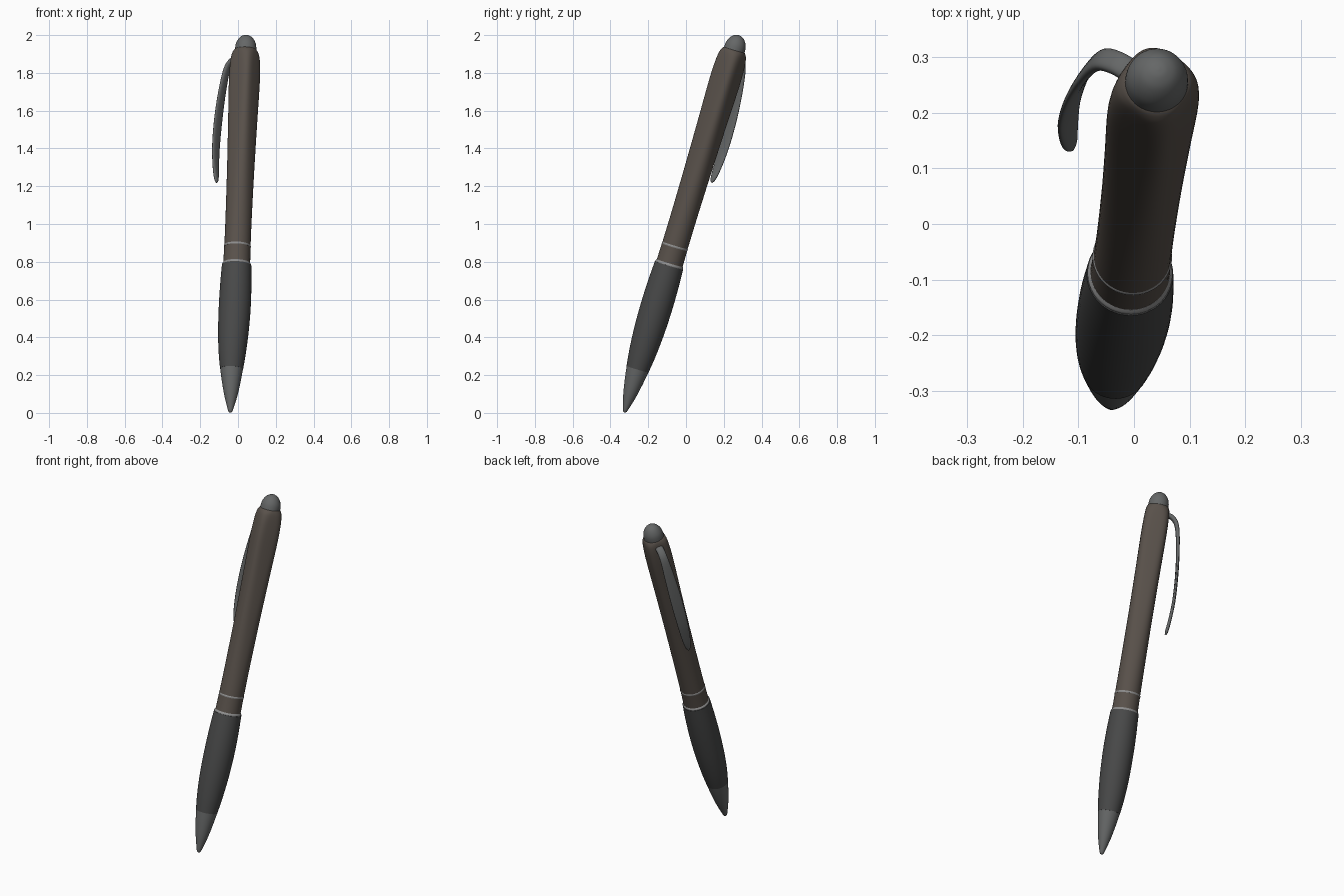
import bpy, bmesh, math
from mathutils import Vector

if "Cube" in bpy.data.objects:
    bpy.data.objects.remove(bpy.data.objects["Cube"])

# Pen axis frame: A along the barrel, C toward the clip, W across the clip
BASE = Vector((-0.040, -0.326, 0.002))
A = Vector((0.042, 0.303, 1.0)).normalized()
C = Vector((-0.80, 0.60, 0.0))
C = (C - A * C.dot(A)).normalized()
W = A.cross(C)
SIDES = 48


def material(name, rgb):
    m = bpy.data.materials.new(name)
    m.diffuse_color = (*rgb, 1)
    m.use_nodes = True
    m.node_tree.nodes["Principled BSDF"].inputs["Base Color"].default_value = m.diffuse_color
    return m


BROWN = material("brown_metal", (0.10, 0.083, 0.070))
RUBBER = material("dark_rubber", (0.065, 0.066, 0.066))
STEEL = material("grey_metal", (0.13, 0.135, 0.135))
BRIGHT = material("bright_metal", (0.27, 0.27, 0.27))


def smooth_rows(rows, n=5):
    """Catmull-Rom interpolation of control rows."""
    out = []
    for i in range(len(rows) - 1):
        p = [rows[max(0, min(len(rows) - 1, i + k))] for k in (-1, 0, 1, 2)]
        for j in range(n):
            t = j / n
            out.append([0.5 * (2 * b + (c - a) * t + (2 * a - 5 * b + 4 * c - d) * t * t
                               + (3 * b - a - 3 * c + d) * t ** 3)
                        for a, b, c, d in zip(*p)])
    out.append(list(rows[-1]))
    return out


def loft(name, rings, mat):
    """Skin rings of (centre, half axis 1, half axis 2, superellipse exponent)."""
    bm = bmesh.new()
    loops = []
    for centre, u, v, n in rings:
        loop = []
        for k in range(SIDES):
            t = 2 * math.pi * k / SIDES
            c, s = math.cos(t), math.sin(t)
            c = math.copysign(abs(c) ** (2 / n), c)
            s = math.copysign(abs(s) ** (2 / n), s)
            loop.append(bm.verts.new(centre + u * c + v * s))
        loops.append(loop)
    for p, q in zip(loops, loops[1:]):
        for k in range(SIDES):
            m = (k + 1) % SIDES
            bm.faces.new((p[k], p[m], q[m], q[k]))
    bm.faces.new(loops[0])
    bm.faces.new(loops[-1])
    bmesh.ops.recalc_face_normals(bm, faces=bm.faces)
    me = bpy.data.meshes.new(name)
    bm.to_mesh(me)
    bm.free()
    me.materials.append(mat)
    ob = bpy.data.objects.new(name, me)
    bpy.context.collection.objects.link(ob)
    bpy.ops.object.select_all(action='DESELECT')
    ob.select_set(True)
    bpy.context.view_layer.objects.active = ob
    bpy.ops.object.shade_smooth_by_angle(angle=math.radians(40))
    return ob


def barrel(name, rows, mat, n=5):
    """Part along the axis from rows of (distance, radius, exponent)."""
    rings = []
    for s, r, e in smooth_rows(rows, n):
        # slight sideways sag of the lower half
        sag = -0.004 * math.exp(-((s - 0.3) / 0.22) ** 2)
        rings.append((BASE + A * s + Vector((sag, 0, 0)), C * r, W * r, e))
    return loft(name, rings, mat)


# Writing tip
barrel("tip", [(0, 0.003, 2), (0.006, 0.010, 2), (0.03, 0.018, 2), (0.10, 0.036, 2),
               (0.18, 0.051, 2), (0.24, 0.060, 2)], STEEL)

# Rubber grip
barrel("grip", [(0.24, 0.0608, 2), (0.33, 0.072, 2), (0.45, 0.081, 2), (0.58, 0.0845, 2),
                (0.70, 0.083, 2), (0.815, 0.078, 2)], RUBBER)

# Bright rings at the grip and the barrel joint
for name, s, r in (("grip_ring", 0.820, 0.0765), ("barrel_ring", 0.922, 0.0715)):
    barrel(name, [(s - 0.007, r - 0.001, 2), (s, r, 2), (s + 0.008, r - 0.005, 2)], BRIGHT, 3)

# Collar between the rings
barrel("collar", [(0.822, 0.0715, 2), (0.87, 0.0705, 2), (0.922, 0.070, 2)], BROWN, 3)

# Upper barrel: round at the bottom, rounded square toward the top
barrel("barrel", [(0.922, 0.0695, 2), (1.1, 0.068, 2.15), (1.35, 0.067, 2.6), (1.6, 0.068, 3.2),
                  (1.82, 0.070, 3.8), (1.92, 0.069, 3.6), (1.975, 0.066, 3.0),
                  (2.000, 0.061, 2.3), (2.010, 0.054, 2)], BROWN)

# Push button on top
barrel("button", [(1.99, 0.057, 2), (2.03, 0.055, 2), (2.055, 0.047, 2), (2.075, 0.033, 2),
                  (2.086, 0.016, 2), (2.089, 0.002, 2)], STEEL)

# Pocket clip: rows of (distance along axis, distance from axis, half width, half thickness)
path = smooth_rows([(1.965, 0.050, 0.022, 0.014), (1.958, 0.085, 0.022, 0.014),
                    (1.915, 0.118, 0.023, 0.012), (1.80, 0.142, 0.029, 0.010),
                    (1.65, 0.160, 0.033, 0.009), (1.50, 0.168, 0.031, 0.009),
                    (1.39, 0.164, 0.025, 0.009), (1.32, 0.157, 0.016, 0.009),
                    (1.295, 0.153, 0.004, 0.005)])
rings = []
for i, (s, d, w, t) in enumerate(path):
    p, q = path[max(i - 1, 0)], path[min(i + 1, len(path) - 1)]
    tangent = (A * (q[0] - p[0]) + C * (q[1] - p[1])).normalized()
    rings.append((BASE + A * s + C * d, W * w, tangent.cross(W) * t, 2.5))
loft("clip", rings, STEEL)
